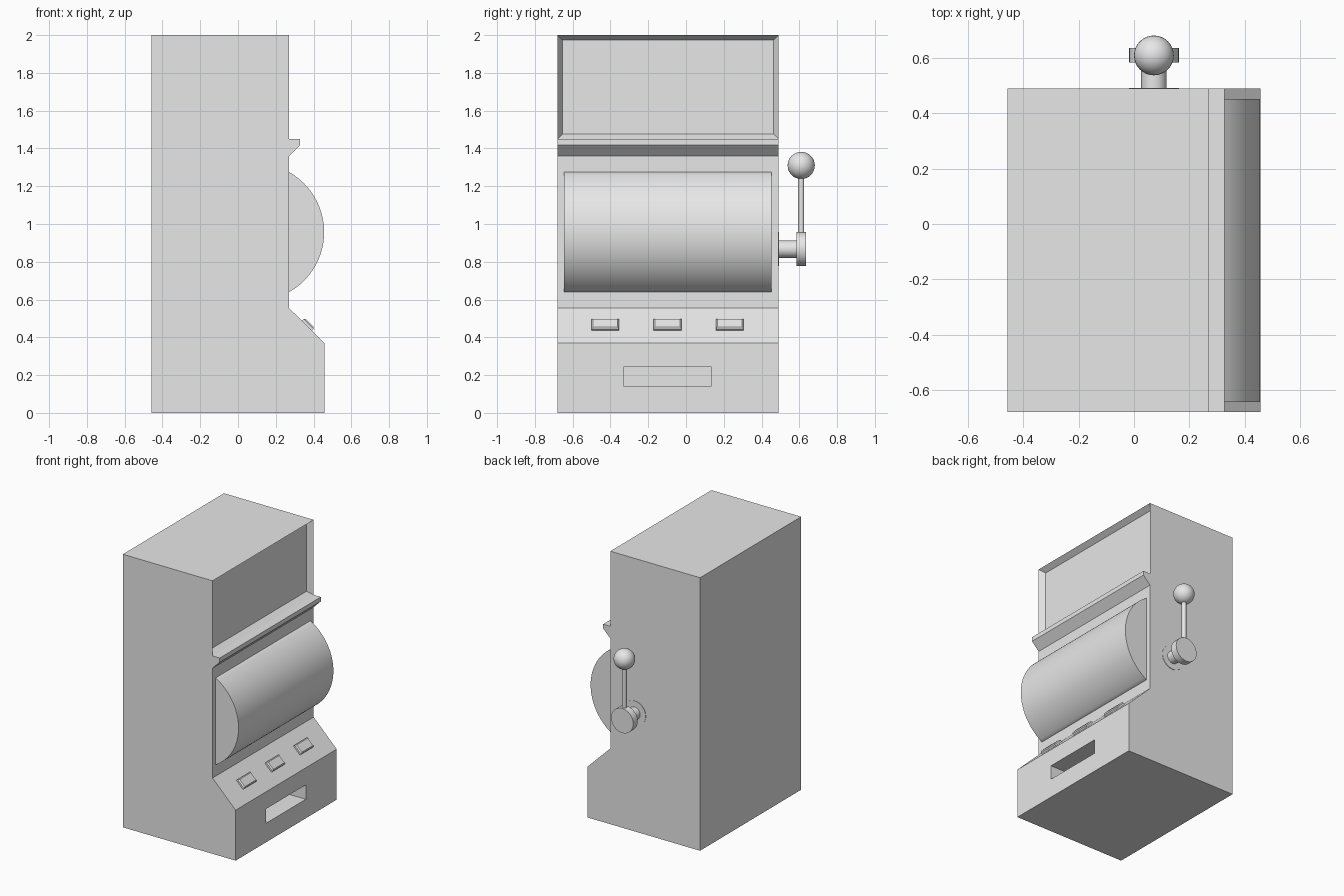
import bpy, bmesh, math
from mathutils import Matrix, Vector

cube = bpy.data.objects.get("Cube")
if cube:
    bpy.data.objects.remove(cube, do_unlink=True)

grey = bpy.data.materials.new("plain_grey")
grey.use_nodes = True
grey.diffuse_color = (0.8, 0.8, 0.8, 1)
grey.node_tree.nodes["Principled BSDF"].inputs["Base Color"].default_value = (0.8, 0.8, 0.8, 1)


def finish(name, bm, smooth=False):
    """Turn a bmesh into a named, coloured object."""
    bmesh.ops.recalc_face_normals(bm, faces=bm.faces[:])
    mesh = bpy.data.meshes.new(name)
    bm.to_mesh(mesh)
    bm.free()
    mesh.materials.append(grey)
    obj = bpy.data.objects.new(name, mesh)
    bpy.context.collection.objects.link(obj)
    bpy.ops.object.select_all(action="DESELECT")
    obj.select_set(True)
    bpy.context.view_layer.objects.active = obj
    if smooth:
        bpy.ops.object.shade_smooth_by_angle(angle=math.radians(40))
    return obj


def extrude_profile(points, y0, y1):
    """Sweep an (x, z) outline along y."""
    bm = bmesh.new()
    face = bm.faces.new([bm.verts.new((x, y0, z)) for x, z in points])
    new = bmesh.ops.extrude_face_region(bm, geom=[face])["geom"]
    verts = [g for g in new if isinstance(g, bmesh.types.BMVert)]
    bmesh.ops.translate(bm, verts=verts, vec=(0, y1 - y0, 0))
    bmesh.ops.recalc_face_normals(bm, faces=bm.faces[:])
    return bm


def box(center, size):
    bm = bmesh.new()
    bmesh.ops.create_cube(bm, size=1, matrix=Matrix.Translation(center) @ Matrix.Diagonal((*size, 1)))
    return bm


def rod(name, start, end, radius, sides=32):
    """Cylinder between two points."""
    a, b = Vector(start), Vector(end)
    turn = (b - a).to_track_quat("Z", "Y").to_matrix().to_4x4()
    bm = bmesh.new()
    bmesh.ops.create_cone(bm, cap_ends=True, segments=sides, radius1=radius, radius2=radius,
                          depth=(b - a).length, matrix=Matrix.Translation((a + b) / 2) @ turn)
    return finish(name, bm, True)


RIGHT, LEFT = -0.68, 0.49      # cabinet ends along y
FACE = 0.27                    # upper front plane

# Cabinet with ledge and sloped button deck
outline = [(-0.457, 0), (0.457, 0), (0.457, 0.37), (FACE, 0.555), (FACE, 1.36),
           (0.328, 1.418), (0.328, 1.45), (FACE, 1.45), (FACE, 2), (-0.457, 2)]
bm = extrude_profile(outline, RIGHT, LEFT)

# Bevelled recess of the top sign
sign = [f for f in bm.faces if f.normal.x > 0.9 and f.calc_center_median().z > 1.6]
bmesh.ops.inset_individual(bm, faces=sign, thickness=0.036, depth=-0.04)
cabinet = finish("cabinet", bm)

# Payout tray opening
cutter = finish("tray_cutter", box((0.405, -0.098, 0.192), (0.3, 0.46, 0.105)))
cutter.hide_render = True
cut = cabinet.modifiers.new("tray", "BOOLEAN")
cut.operation = "DIFFERENCE"
cut.solver = "EXACT"
cut.object = cutter
bpy.context.view_layer.objects.active = cabinet
bpy.ops.object.modifier_apply(modifier=cut.name)
bpy.data.objects.remove(cutter, do_unlink=True)

# Reel drum bulging from the front
half, bulge, steps = 0.318, 0.186, 32
radius = (half ** 2 + bulge ** 2) / (2 * bulge)
sweep = math.asin(half / radius)
arc = []
for i in range(steps + 1):
    a = -sweep + 2 * sweep * i / steps
    arc.append((FACE + bulge - radius + radius * math.cos(a), 0.957 + radius * math.sin(a)))
finish("reel_drum", extrude_profile([(0.25, arc[0][1])] + arc + [(0.25, arc[-1][1])],
                                    -0.645, 0.453), True)

# Three chamfered buttons on the sloped deck
for i, label in enumerate(("right", "middle", "left")):
    bm = box((0, 0, 0), (0.075, 0.146, 0.044))
    top = [e for e in bm.edges if all(v.co.z > 0 for v in e.verts)]
    bmesh.ops.bevel(bm, geom=top, offset=0.008, segments=1, affect="EDGES")
    bm.transform(Matrix.Translation((0.364, -0.428 + 0.33 * i, 0.461))
                 @ Matrix.Rotation(math.radians(45), 4, "Y"))
    finish(label + "_button", bm)

# Pull lever on the left side
LX, LY, LZ = 0.072, 0.61, 0.867
rod("lever_plate", (LX, LEFT - 0.01, LZ), (LX, LEFT + 0.003, LZ), 0.09)
rod("lever_shaft", (LX, LEFT - 0.01, LZ), (LX, 0.59, LZ), 0.046)
rod("lever_hub", (LX, 0.584, LZ), (LX, 0.636, LZ), 0.09)
rod("lever_arm", (LX, LY, LZ), (LX, LY, 1.3), 0.016, 16)
bm = bmesh.new()
bmesh.ops.create_uvsphere(bm, u_segments=32, v_segments=16, radius=0.072,
                          matrix=Matrix.Translation((LX, LY, 1.31)))
finish("lever_ball", bm, True)
